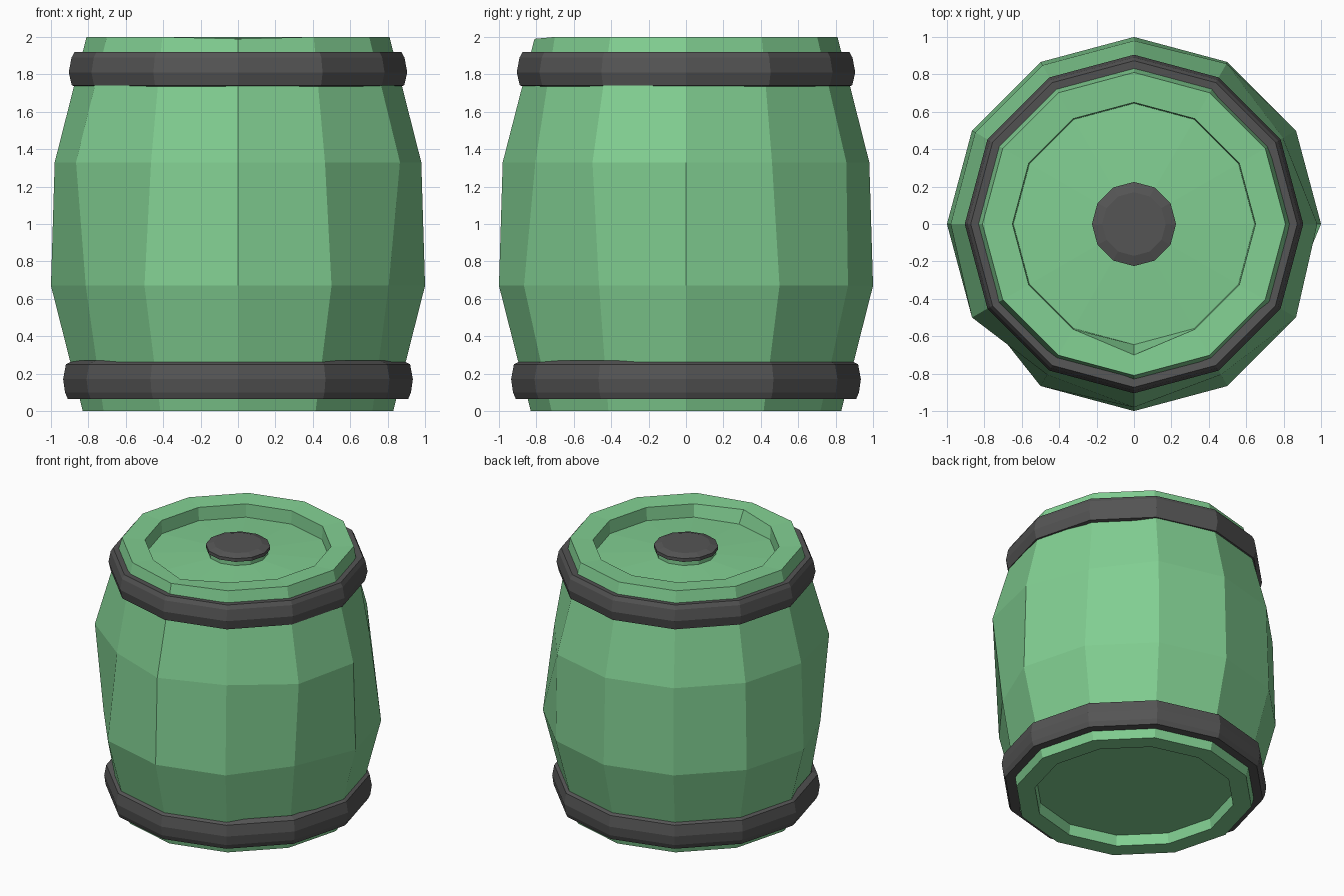
import bpy, bmesh
from math import cos, sin, tau, degrees, atan2

if "Cube" in bpy.data.objects:
    bpy.data.objects.remove(bpy.data.objects["Cube"])

SIDES = 12


def material(name, rgb):
    m = bpy.data.materials.new(name)
    m.diffuse_color = (*rgb, 1)
    m.use_nodes = True
    m.node_tree.nodes["Principled BSDF"].inputs["Base Color"].default_value = m.diffuse_color
    return m


def lathe(name, profile, mat, closed=False):
    """Turn an (r, z) profile around z; r = 0 makes a pole."""
    bm = bmesh.new()
    rings = []
    for r, z in profile:
        if r == 0:
            rings.append([bm.verts.new((0, 0, z))] * SIDES)
        else:
            rings.append([bm.verts.new((r * cos(tau * i / SIDES), r * sin(tau * i / SIDES), z))
                          for i in range(SIDES)])
    pairs = list(zip(rings, rings[1:]))
    if closed:
        pairs.append((rings[-1], rings[0]))
    for a, b in pairs:
        for i in range(SIDES):
            j = (i + 1) % SIDES
            bm.faces.new(dict.fromkeys((a[i], a[j], b[j], b[i])))
    bmesh.ops.recalc_face_normals(bm, faces=bm.faces)
    mesh = bpy.data.meshes.new(name)
    bm.to_mesh(mesh)
    bm.free()
    mesh.materials.append(mat)
    ob = bpy.data.objects.new(name, mesh)
    bpy.context.collection.objects.link(ob)
    return ob


green = material("green_paint", (0.22, 0.62, 0.285))
iron = material("dark_iron", (0.09, 0.09, 0.09))

# Barrel body with recessed base and lid, and the stub of the bung
body = lathe("barrel_body", [
    (0, 0.08), (0.69, 0.08), (0.70, 0), (0.83, 0), (1.0, 0.67), (0.98, 1.33),
    (0.81, 2.0), (0.65, 1.99), (0.645, 1.89), (0.21, 1.915), (0.21, 1.96), (0, 1.96)], green)

# Uneven staves: radius of single corners on the two belly rings, by angle
upper = {-150: 1.0, -120: 0.93, -60: 0.93, -30: 1.0, 30: 0.92, 60: 0.99}
lower = {-150: 0.94, -30: 0.93}
for v in body.data.vertices:
    r = v.co.xy.length
    angle = round(degrees(atan2(v.co.y, v.co.x)))
    if r > 0.9:
        new_r = (upper if v.co.z > 1 else lower).get(angle, r)
        v.co.x *= new_r / r
        v.co.y *= new_r / r
    # Worn front of the rim
    if v.co.z > 1.98 and angle == -90:
        if r < 0.7:
            v.co.y = -0.70
        v.co.z -= 0.01

# Bung cap
lathe("bung_cap", [(0, 1.95), (0.225, 1.95), (0.225, 1.975), (0.17, 1.992), (0, 1.992)], iron)

# Hoops
lathe("top_hoop", [(0.82, 1.915), (0.873, 1.92), (0.89, 1.89), (0.905, 1.81),
                   (0.888, 1.74), (0.86, 1.735)], iron, closed=True)
lathe("bottom_hoop", [(0.83, 0.065), (0.91, 0.065), (0.925, 0.10), (0.935, 0.17),
                      (0.92, 0.25), (0.88, 0.27)], iron, closed=True)
